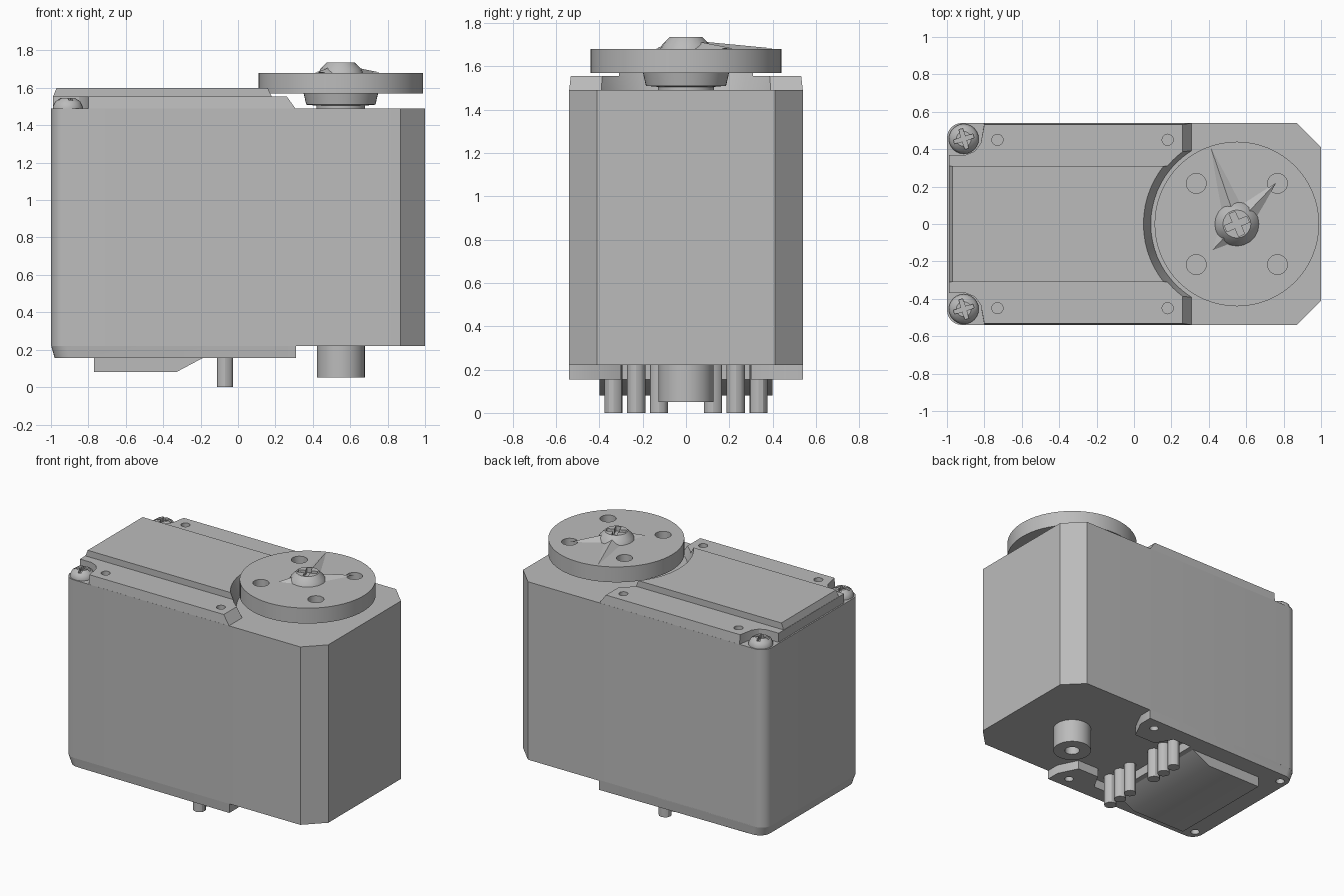
import bpy, bmesh, math
from math import sin, cos, pi, radians

if "Cube" in bpy.data.objects:
    bpy.data.objects.remove(bpy.data.objects["Cube"])

grey = bpy.data.materials.new("plain grey")
grey.use_nodes = True
grey.diffuse_color = (0.5, 0.5, 0.5, 1)
grey.node_tree.nodes["Principled BSDF"].inputs["Base Color"].default_value = (0.5, 0.5, 0.5, 1)

AX = 0.55   # output shaft position along x


def finish(name, bm):
    bmesh.ops.recalc_face_normals(bm, faces=bm.faces)
    mesh = bpy.data.meshes.new(name)
    bm.to_mesh(mesh)
    bm.free()
    mesh.materials.append(grey)
    ob = bpy.data.objects.new(name, mesh)
    bpy.context.collection.objects.link(ob)
    return ob


def prism(name, pts, z0, z1, move=None):
    """Extrude an outline; move(co) may adjust each vertex afterwards."""
    bm = bmesh.new()
    base = bm.faces.new([bm.verts.new((x, y, z0)) for x, y in pts])
    ext = bmesh.ops.extrude_face_region(bm, geom=[base])
    for v in ext["geom"]:
        if isinstance(v, bmesh.types.BMVert):
            v.co.z = z1
    if move:
        for v in bm.verts:
            move(v.co)
    return finish(name, bm)


def lathe(name, x, y, profile, n=48):
    """Closed solid of revolution from (radius, z) pairs, bottom to top."""
    bm = bmesh.new()
    rings = [[bm.verts.new((x + r * cos(2 * pi * i / n), y + r * sin(2 * pi * i / n), z))
              for i in range(n)] for r, z in profile]
    for a, b in zip(rings, rings[1:]):
        for i in range(n):
            j = (i + 1) % n
            bm.faces.new((a[i], a[j], b[j], b[i]))
    bm.faces.new(rings[0])
    bm.faces.new(rings[-1])
    return finish(name, bm)


def bar(name, x, y, length, width, z0, z1, angle):
    c, s = cos(angle), sin(angle)
    corners = [(-1, -1), (1, -1), (1, 1), (-1, 1)]
    pts = [(x + c * u * length / 2 - s * v * width / 2,
            y + s * u * length / 2 + c * v * width / 2) for u, v in corners]
    return prism(name, pts, z0, z1)


def cut(ob, cutters):
    for cutter in cutters:
        mod = ob.modifiers.new("cut", "BOOLEAN")
        mod.operation = "DIFFERENCE"
        mod.solver = "EXACT"
        mod.object = cutter
        bpy.context.view_layer.objects.active = ob
        bpy.ops.object.modifier_apply(modifier=mod.name)
        bpy.data.objects.remove(cutter)


def smooth(ob):
    bpy.ops.object.select_all(action="DESELECT")
    ob.select_set(True)
    bpy.context.view_layer.objects.active = ob
    bpy.ops.object.shade_smooth_by_angle(angle=radians(30))


def mirrored(half):
    return half + [(x, -y) for x, y in reversed(half)]


def holes(xs, y, z0, z1, r=0.03):
    return [lathe("hole_cutter", x, s * y, [(r, z0), (r, z1)], 16) for x in xs for s in (1, -1)]


parts = []

# Main case: chamfered shaft end, rounded other end
R = 0.08
rounded = [(-1 + R - R * sin(a), 0.54 - R + R * cos(a))
           for a in [i * pi / 12 for i in range(7)]]
case = prism("main_case", mirrored([(1, 0.41), (0.87, 0.54)] + rounded), 0.22, 1.49)
parts.append(case)


# Top cover with screw notches and a curved end around the horn
def slope_end(co):
    if co.z > 1.5:
        if co.x > 0.3:
            co.x = 0.26
        if abs(co.y) > 0.5:
            co.y *= 0.985


top_cover = prism("top_cover", mirrored(
    [(0.31, 0.41), (0.31, 0.54), (-0.80, 0.54), (-0.82, 0.43), (-0.85, 0.39),
     (-0.90, 0.37), (-0.99, 0.37)]), 1.485, 1.555, slope_end)


def slope_plate(co):
    if co.z > 1.58 and co.x < 0:
        co.x = -0.97


plate = prism("raised_top_plate", mirrored([(0.4, 0.31), (-0.99, 0.31)]), 1.55, 1.60, slope_plate)
for ob in (top_cover, plate):
    cut(ob, [lathe("curve_cutter", AX, 0, [(0.455, 1.475), (0.505, 1.615)], 64)])
cut(top_cover, holes((-0.73, 0.18), 0.45, 1.50, 1.58))
parts += [top_cover, plate]

# Corner screws with cross slots
for side, label in ((1, "back"), (-1, "front")):
    x, y = -0.91, side * 0.455
    screw = lathe(label + "_screw", x, y,
                  [(0.08, 1.485), (0.08, 1.50), (0.068, 1.525), (0.04, 1.545)], 24)
    cut(screw, [bar("slot_cutter", x, y, 0.11, 0.022, 1.515, 1.56, a) for a in (0.3, 0.3 + pi / 2)])
    parts.append(screw)

# Output hub and round horn
parts.append(lathe("output_hub", AX, 0,
                   [(0.13, 1.485), (0.13, 1.505), (0.185, 1.51), (0.20, 1.575)]))
horn = lathe("horn_disc", AX, 0, [(0.44, 1.57), (0.44, 1.68)], 64)
for sx in (1, -1):
    cut(horn, [lathe("hole_cutter", AX + sx * 0.217, sy * 0.217, [(0.053, 1.5), (0.053, 1.75)], 24)
               for sy in (1, -1)])
parts.append(horn)

# Centre screw on the horn
centre = lathe("centre_screw", AX, 0, [(0.12, 1.675), (0.11, 1.70), (0.075, 1.735)], 20)
cut(centre, [bar("slot_cutter", AX, 0, 0.13, 0.035, 1.70, 1.76, a) for a in (0.4, 0.4 + pi / 2)])
parts.append(centre)

# Pointed ridges reaching out from the centre screw
for i, (dx, dy) in enumerate([(-0.14, 0.41), (0.21, 0.22), (-0.13, -0.14)]):
    d = math.hypot(dx, dy)
    nx, ny = -dy / d * 0.06, dx / d * 0.06
    sx, sy = AX + dx / d * 0.07, dy / d * 0.07
    bm = bmesh.new()
    a, b, top, tip = [bm.verts.new(p) for p in (
        (sx + nx, sy + ny, 1.678), (sx - nx, sy - ny, 1.678),
        (sx, sy, 1.715), (AX + dx, dy, 1.682))]
    for f in ((a, b, top), (a, top, tip), (b, tip, top), (a, tip, b)):
        bm.faces.new(f)
    parts.append(finish("ridge_%d" % (i + 1), bm))


# Bottom cover with two arms around the pin recess
def taper_low(co):
    if co.z < 0.2 and co.x < -0.9:
        co.x *= 0.98
        co.y *= 0.98


bottom_cover = prism("bottom_cover", mirrored(
    [(-0.15, 0.42), (0.0, 0.42), (0.07, 0.30), (0.24, 0.30), (0.31, 0.44), (0.31, 0.54)]
    + rounded), 0.155, 0.225, taper_low)
cut(bottom_cover, holes((-0.92, 0.2), 0.45, 0.13, 0.20))
parts.append(bottom_cover)


# Sloped block under the bottom cover
def slope_block(co):
    if co.z < 0.1 and co.x > -0.3:
        co.x = -0.33


parts.append(prism("bottom_block", mirrored([(-0.18, 0.40), (-0.77, 0.40)]), 0.08, 0.16, slope_block))

# Bearing boss with a socket
boss = lathe("bottom_boss", AX, 0, [(0.128, 0.05), (0.128, 0.225)], 40)
cut(boss, [lathe("hole_cutter", AX, 0, [(0.05, 0.0), (0.05, 0.17)], 20)])
parts.append(boss)

# Two rows of connector pins
for i in range(3):
    for side, label in ((1, "back"), (-1, "front")):
        y = side * (0.125 + 0.105 * i)
        parts.append(lathe("%s_pin_%d" % (label, i + 1), -0.07, y,
                           [(0.042, 0.0), (0.042, 0.23)], 12))

for ob in parts:
    smooth(ob)
